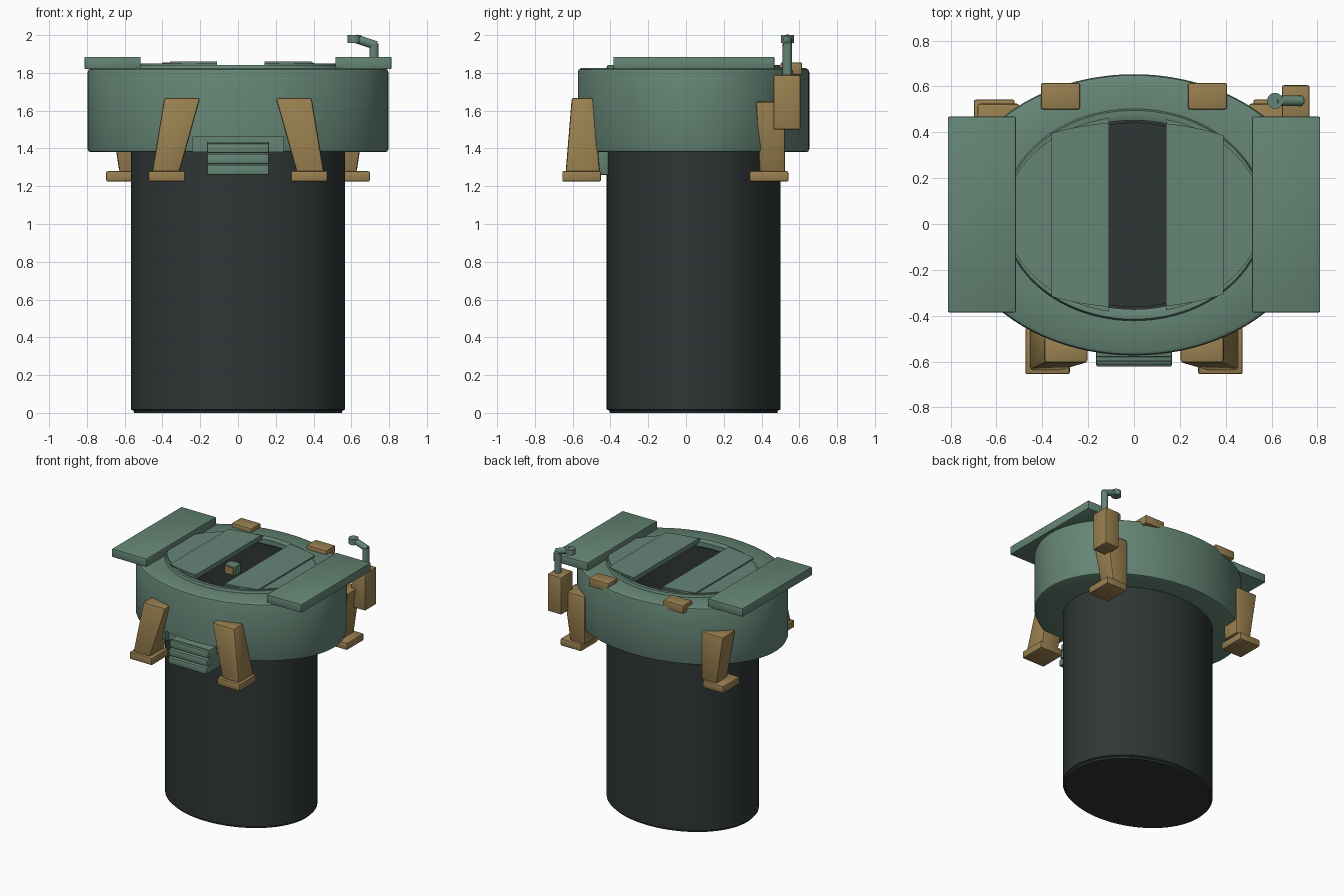
import bpy, bmesh, math
from mathutils import Vector

if "Cube" in bpy.data.objects:
    bpy.data.objects.remove(bpy.data.objects["Cube"])


def material(name, rgb):
    m = bpy.data.materials.new(name)
    m.diffuse_color = (*rgb, 1)
    m.use_nodes = True
    m.node_tree.nodes["Principled BSDF"].inputs["Base Color"].default_value = m.diffuse_color
    return m


GREEN = material("sage green", (0.13, 0.235, 0.18))
TAN = material("ochre tan", (0.32, 0.215, 0.08))
DARK = material("charcoal", (0.028, 0.037, 0.036))
CY = 0.04  # shared centre of the oval body


def finish(bm, name, mat, bevel=0.0):
    """Turn a bmesh into an object, rounding its edges if asked."""
    bmesh.ops.recalc_face_normals(bm, faces=bm.faces)
    if bevel:
        bmesh.ops.bevel(bm, geom=bm.edges[:], offset=bevel, segments=2,
                        profile=0.5, affect='EDGES')
    me = bpy.data.meshes.new(name)
    bm.to_mesh(me)
    bm.free()
    me.materials.append(mat)
    ob = bpy.data.objects.new(name, me)
    bpy.context.collection.objects.link(ob)
    smooth(me)
    return ob


def smooth(me):
    me.shade_smooth()
    me.set_sharp_from_angle(angle=math.radians(32))


def frustum(name, mat, low, high, z0, z1, bevel=0.008):
    """Block between two rectangles (x0, x1, y0, y1)."""
    bm = bmesh.new()
    rings = []
    for (x0, x1, y0, y1), z in ((low, z0), (high, z1)):
        rings.append([bm.verts.new((x, y, z)) for x, y in
                      ((x0, y0), (x1, y0), (x1, y1), (x0, y1))])
    a, b = rings
    bm.faces.new(a)
    bm.faces.new(b)
    for i in range(4):
        j = (i + 1) % 4
        bm.faces.new((a[i], a[j], b[j], b[i]))
    return finish(bm, name, mat, bevel)


def box(name, mat, rect, z0, z1, bevel=0.008):
    return frustum(name, mat, rect, rect, z0, z1, bevel)


def flip(rect):
    x0, x1, y0, y1 = rect
    return (-x1, -x0, y0, y1)


def oval_lathe(name, mat, profile, closed=False, n=96):
    """Sweep (rx, ry, z) points round an oval; open ends are capped."""
    bm = bmesh.new()
    rings = []
    for rx, ry, z in profile:
        rings.append([bm.verts.new((rx * math.cos(2 * math.pi * i / n),
                                    CY + ry * math.sin(2 * math.pi * i / n), z))
                      for i in range(n)])
    pairs = list(zip(rings, rings[1:]))
    if closed:
        pairs.append((rings[-1], rings[0]))
    else:
        bm.faces.new(rings[0])
        bm.faces.new(rings[-1])
    for a, b in pairs:
        for i in range(n):
            j = (i + 1) % n
            bm.faces.new((a[i], a[j], b[j], b[i]))
    return finish(bm, name, mat)


def oval_slice(name, mat, x0, x1, rx, ry, z0, z1, n=16):
    """Flat plate: an oval cut off at x0 and x1."""
    bm = bmesh.new()
    xs = [x0 + (x1 - x0) * i / n for i in range(n + 1)]
    h = [ry * math.sqrt(max(0, 1 - (x / rx) ** 2)) for x in xs]
    pts = [(x, CY - d) for x, d in zip(xs, h)]
    pts += [(x, CY + d) for x, d in reversed(list(zip(xs, h)))]
    a = [bm.verts.new((x, y, z0)) for x, y in pts]
    b = [bm.verts.new((x, y, z1)) for x, y in pts]
    bm.faces.new(a)
    bm.faces.new(b)
    for i in range(len(pts)):
        j = (i + 1) % len(pts)
        bm.faces.new((a[i], a[j], b[j], b[i]))
    return finish(bm, name, mat)


def rod(name, mat, p, q, r, n=20):
    """Cylinder between two points."""
    p, q = Vector(p), Vector(q)
    bm = bmesh.new()
    bmesh.ops.create_cone(bm, cap_ends=True, segments=n, radius1=r, radius2=r,
                          depth=(q - p).length)
    rot = (q - p).to_track_quat('Z', 'Y').to_matrix()
    for v in bm.verts:
        v.co = rot @ v.co + (p + q) / 2
    return finish(bm, name, mat)


# Deep oval shaft, hollow down to its floor
oval_lathe("shaft", DARK, [
    (0.550, 0.443, 0.0), (0.553, 0.446, 0.012), (0.567, 0.460, 0.018),
    (0.567, 0.460, 1.40), (0.545, 0.430, 1.42), (0.545, 0.430, 1.80),
    (0.51, 0.400, 1.80), (0.51, 0.400, 0.05)])

# Wide collar with rounded edges and a low rim round the opening
collar = oval_lathe("collar", GREEN, [
    (0.525, 0.412, 1.38), (0.780, 0.597, 1.38), (0.791, 0.608, 1.385),
    (0.796, 0.613, 1.397), (0.796, 0.613, 1.803), (0.791, 0.608, 1.817),
    (0.778, 0.595, 1.825), (0.570, 0.462, 1.825), (0.563, 0.455, 1.842),
    (0.540, 0.428, 1.842), (0.525, 0.412, 1.835)], closed=True)

# Recess under the front lip of the collar
cutter = box("recess_cutter", GREEN, (-0.24, 0.24, -0.80, -0.50), 1.30, 1.46, 0)
cutter.hide_render = True
mod = collar.modifiers.new("recess", 'BOOLEAN')
mod.operation = 'DIFFERENCE'
mod.solver = 'EXACT'
mod.object = cutter
bpy.context.view_layer.objects.active = collar
bpy.ops.object.modifier_apply(modifier=mod.name)
bpy.data.objects.remove(cutter)
smooth(collar.data)

# Sliding doors, each a curved slab with a raised panel
for side, outer, inner in (("left", (-0.52, -0.11), (-0.36, -0.11)),
                           ("right", (0.14, 0.52), (0.14, 0.39))):
    oval_slice(side + "_door", GREEN, *outer, 0.56, 0.43, 1.825, 1.850)
    oval_slice(side + "_door_panel", GREEN, *inner, 0.755, 0.405, 1.850, 1.860)

# Parts that repeat on both sides
side_plate = (0.515, 0.812, -0.385, 0.468)
front_foot, front_low, front_top = ((0.28, 0.473, -0.655, -0.45),
                                    (0.31, 0.455, -0.637, -0.455),
                                    (0.20, 0.390, -0.605, -0.49))
back_foot, back_low, back_top = ((0.52, 0.698, 0.337, 0.542),
                                 (0.50, 0.628, 0.39, 0.525),
                                 (0.50, 0.685, 0.37, 0.525))
clip = (0.235, 0.405, 0.50, 0.615)
for side, f in (("right", lambda r: r), ("left", flip)):
    box(side + "_side_plate", GREEN, f(side_plate), 1.82, 1.885, 0.006)
    box(side + "_front_foot", TAN, f(front_foot), 1.225, 1.28)
    frustum(side + "_front_leg", TAN, f(front_low), f(front_top), 1.275, 1.668, 0.012)
    box(side + "_back_foot", TAN, f(back_foot), 1.225, 1.28)
    frustum(side + "_back_leg", TAN, f(back_low), f(back_top), 1.275, 1.648, 0.012)
    box(side + "_top_clip", TAN, f(clip), 1.79, 1.855)

# Front vent with stepped slats
box("vent_body", GREEN, (-0.165, 0.165, -0.58, -0.41), 1.26, 1.435, 0.006)
for i, depth in enumerate((-0.60, -0.612, -0.622)):
    z = 1.375 - 0.058 * i
    box("vent_slat", GREEN, (-0.165, 0.165, depth, -0.50), z, z + 0.052, 0.008)

# Rear equipment case carrying a bent pipe with a round head
box("equipment_case", TAN, (0.645, 0.765, 0.463, 0.605), 1.50, 1.788, 0.008)
rod("pipe_upright", GREEN, (0.72, 0.537, 1.77), (0.72, 0.537, 1.955), 0.025)
rod("pipe_arm", GREEN, (0.732, 0.537, 1.945), (0.62, 0.537, 1.982), 0.023)
rod("pipe_head", GREEN, (0.615, 0.537, 1.957), (0.615, 0.537, 2.0), 0.035)

# Small control box on the inner back wall
box("control_box", GREEN, (-0.32, -0.23, 0.29, 0.37), 1.57, 1.64, 0.004)
box("control_panel", TAN, (-0.31, -0.24, 0.284, 0.291), 1.58, 1.63, 0)
